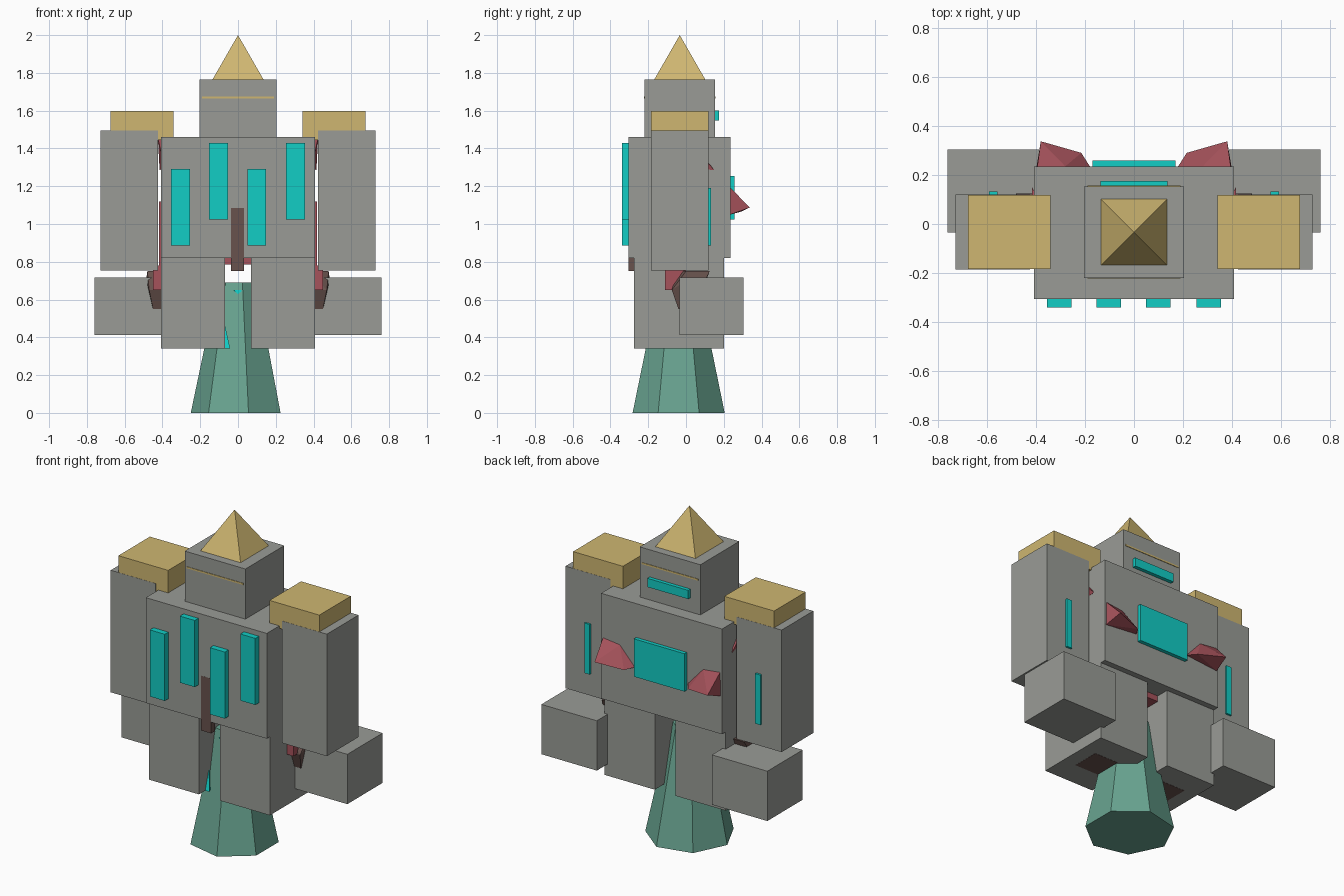
import bpy, bmesh, math

if "Cube" in bpy.data.objects:
    bpy.data.objects.remove(bpy.data.objects["Cube"])


def material(name, rgb):
    m = bpy.data.materials.new(name)
    m.diffuse_color = (*rgb, 1)
    m.use_nodes = True
    m.node_tree.nodes["Principled BSDF"].inputs["Base Color"].default_value = m.diffuse_color
    return m


GREY = material("stone grey", (0.32, 0.33, 0.305))
CYAN = material("glow cyan", (0.006, 0.61, 0.56))
GOLD = material("pale gold", (0.62, 0.47, 0.165))
TEAL = material("sea green", (0.14, 0.37, 0.28))
RED = material("dull crimson", (0.38, 0.085, 0.105))
BROWN = material("dark brown", (0.14, 0.085, 0.075))


def finish(name, bm, mat):
    bmesh.ops.recalc_face_normals(bm, faces=bm.faces[:])
    me = bpy.data.meshes.new(name)
    bm.to_mesh(me)
    bm.free()
    me.materials.append(mat)
    ob = bpy.data.objects.new(name, me)
    bpy.context.collection.objects.link(ob)
    return ob


def box(name, mat, x, y, z):
    """Box from (min, max) ranges."""
    bm = bmesh.new()
    bmesh.ops.create_cube(bm, size=1)
    for v in bm.verts:
        v.co = [(a + b) / 2 + c * (b - a) for (a, b), c in zip((x, y, z), v.co)]
    return finish(name, bm, mat)


def hull(name, mat, pts):
    """Faceted convex lump around a few points."""
    bm = bmesh.new()
    for p in pts:
        bm.verts.new(p)
    res = bmesh.ops.convex_hull(bm, input=bm.verts[:])
    junk = [g for g in res["geom_interior"] if isinstance(g, bmesh.types.BMVert)]
    bmesh.ops.delete(bm, geom=junk, context='VERTS')
    return finish(name, bm, mat)


def cone(name, mat, n, r1, r2, z0, z1, y, turn):
    bm = bmesh.new()
    bmesh.ops.create_cone(bm, cap_ends=True, segments=n, radius1=r1, radius2=r2, depth=z1 - z0)
    bmesh.ops.remove_doubles(bm, verts=bm.verts[:], dist=1e-5)
    c, s = math.cos(turn), math.sin(turn)
    for v in bm.verts:
        px, py, pz = v.co
        v.co = (px * c - py * s, px * s + py * c + y, pz + (z0 + z1) / 2)
    return finish(name, bm, mat)


# Torso and head
box("torso", GREY, (-.407, .407), (-.305, .235), (.82, 1.46))
box("head", GREY, (-.204, .204), (-.22, .153), (1.45, 1.765))
box("head_band", GOLD, (-.19, .19), (-.223, .156), (1.665, 1.675))
box("rear_visor", CYAN, (-.137, .137), (.14, .175), (1.547, 1.6))
peak = cone("gold_peak", GOLD, 4, .135 * math.sqrt(2), 0, 1.765, 2.0, -.033, 0)
for v in peak.data.vertices:  # square it to the axes
    x, y = v.co.x, v.co.y + .033
    v.co.x, v.co.y = (x - y) * math.sqrt(.5), (x + y) * math.sqrt(.5) - .033

# Glowing strips on the chest, staggered, and the back panel
for i, x in enumerate((-.355, -.153, .049, .254)):
    z = 1.024 if i % 2 else .886
    box("chest_strip", CYAN, (x, x + .1), (-.34, -.29), (z, z + .405))
box("back_panel", CYAN, (-.17, .17), (.22, .258), (1.025, 1.255))

# Pedestal the figure hovers on, with gems
cone("pedestal", TEAL, 7, .25, .105, 0, .69, -.039, math.pi / 2)
hull("pedestal_gem", CYAN, [(-.025, -.148, .65), (.025, -.148, .65), (0, -.152, .628), (0, -.1, .64)])
hull("pedestal_shard", CYAN, [(-.068, -.18, .46), (-.042, -.215, .342), (-.08, -.215, .342), (-.07, -.15, .342)])

# Inner body showing under the torso
box("inner_belt", RED, (-.08, .08), (-.15, .12), (.785, .9))
box("front_sash", BROWN, (-.036, .033), (-.3055, -.27), (.752, 1.085))

# Paired parts
for s, side in ((-1, "left"), (1, "right")):
    def span(a, b):
        return (min(s * a, s * b), max(s * a, s * b))

    def pts(*p):
        return [(s * x, y, z) for x, y, z in p]

    box(side + "_arm", GREY, span(.424, .727), (-.185, .12), (.753, 1.495))
    box(side + "_shoulder", GOLD, span(.341, .676), (-.184, .119), (1.445, 1.597))
    box(side + "_arm_strip", CYAN, span(.556, .592), (.1, .132), (.886, 1.19))
    box(side + "_fist", GREY, span(.387, .76), (-.035, .304), (.413, .716))
    box(side + "_leg", GREY, span(.07, .407), (-.275, .2), (.342, .822))
    box(side + "_boot_sole", BROWN, span(.16, .32), (-.12, .05), (.341, .36))
    # Crimson sleeve and brown hand between arm and leg
    box(side + "_sleeve", RED, span(.38, .418), (-.11, .0), (.66, 1.12))
    box(side + "_cuff", RED, span(.38, .45), (-.11, -.005), (.65, .78))
    hull(side + "_hand", BROWN, pts(
        (.38, -.04, .55), (.45, -.04, .55), (.45, .05, .55), (.38, .05, .55),
        (.38, -.075, .65), (.47, -.075, .65), (.487, 0, .7), (.487, .1, .7),
        (.48, 0, .75), (.48, .125, .75), (.38, .125, .75), (.38, -.05, .75)))
    # Shoulder cloth tip in the gap beside the torso
    hull(side + "_cloth_tip", RED, pts(
        (.39, 0, 1.46), (.424, 0, 1.455), (.39, .1, 1.35), (.415, .15, 1.285),
        (.39, .1, 1.3), (.39, 0, 1.3)))
    # Crimson elbow poking out of the back
    hull(side + "_elbow", RED, pts(
        (.38, .337, 1.087), (.394, .235, 1.193), (.28, .235, 1.18), (.18, .235, 1.07),
        (.215, .29, 1.065), (.397, .235, 1.05), (.3, .15, 1.1)))
